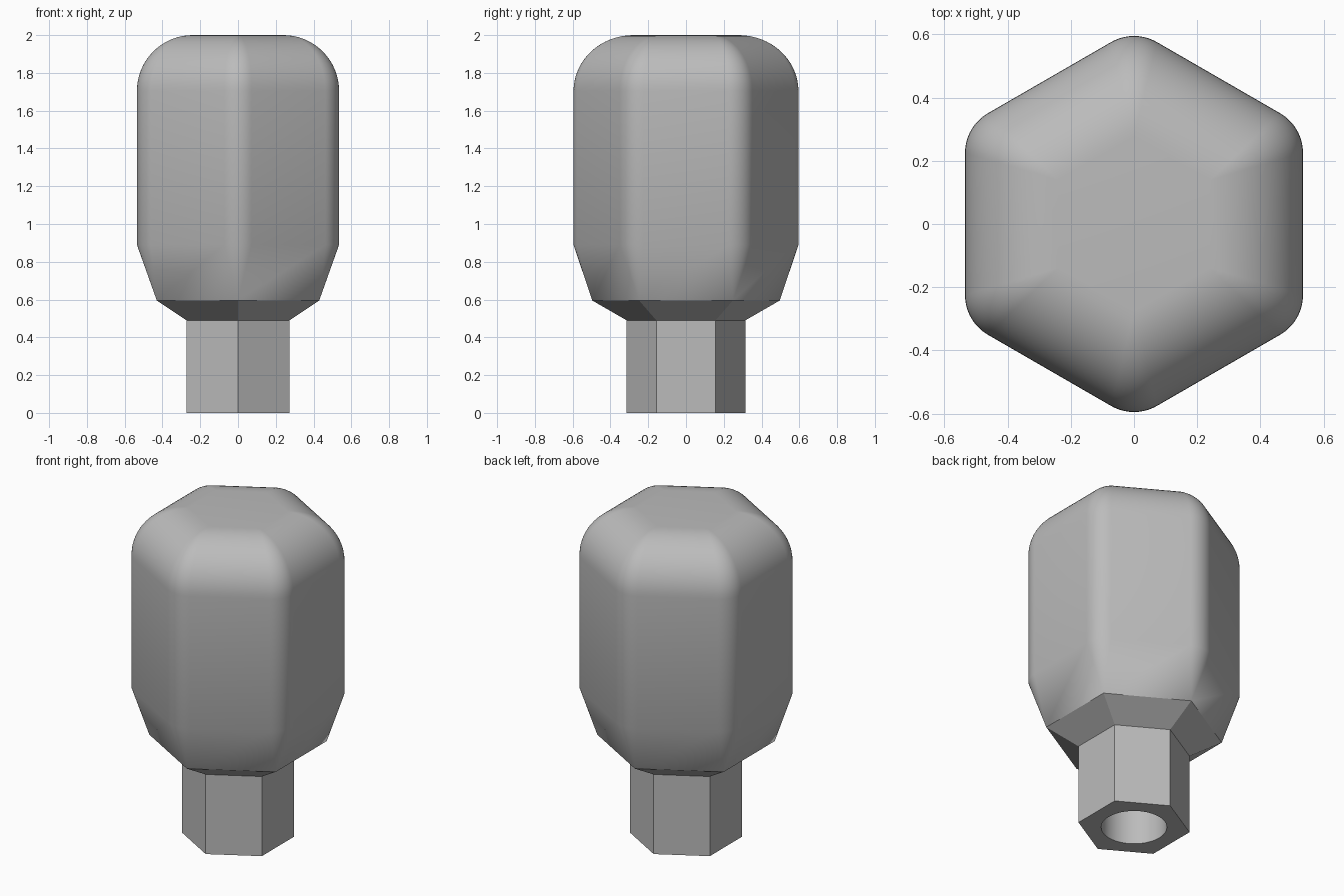
import bpy
import bmesh
from math import sin, cos, pi, radians

cube = bpy.data.objects.get("Cube")
if cube:
    bpy.data.objects.remove(cube)

STEPS = 10          # segments in each rounded corner
APOTHEM = 0.535     # half width across the flats of the grip
CORNER = 0.145      # corner radius of the grip
TOP = 0.295         # radius of the rounded crown

grey = bpy.data.materials.new("plain_grey")
grey.use_nodes = True
colour = (0.5, 0.5, 0.5, 1)
grey.diffuse_color = colour
grey.node_tree.nodes["Principled BSDF"].inputs["Base Color"].default_value = colour


def section(bm, z, apothem, radius):
    """Hexagonal ring with rounded corners; radius equal to apothem gives a circle."""
    ring = []
    reach = (apothem - radius) / cos(pi / 6)
    for corner in range(6):
        mid = pi / 6 + corner * pi / 3
        for i in range(STEPS + 1):
            a = mid + (i / STEPS - 0.5) * pi / 3
            ring.append(bm.verts.new((reach * cos(mid) + radius * cos(a),
                                      reach * sin(mid) + radius * sin(a), z)))
    return ring


# Bore, neck, flare and tapered lower grip: height, apothem, corner radius
stations = [
    (0.9, 0.183, 0.183), (0, 0.183, 0.183),
    (0, 0.272, 0), (0.49, 0.272, 0),
    (0.595, 0.43, 0), (0.89, APOTHEM, CORNER),
]

# Rounded crown
for i in range(17):
    t = i / 16 * pi / 2
    inset = TOP * (1 - cos(t))
    stations.append((2 - TOP + TOP * sin(t), APOTHEM - inset,
                     CORNER * (1 - inset / TOP)))

# Loft through all sections and cap both ends
bm = bmesh.new()
rings = [section(bm, *s) for s in stations]
count = len(rings[0])
for low, high in zip(rings, rings[1:]):
    for i in range(count):
        j = (i + 1) % count
        bm.faces.new((low[i], low[j], high[j], high[i]))
bm.faces.new(rings[-1])
bm.faces.new(list(reversed(rings[0])))
bmesh.ops.remove_doubles(bm, verts=bm.verts, dist=0.0001)
bmesh.ops.recalc_face_normals(bm, faces=bm.faces)

mesh = bpy.data.meshes.new("hexagonal_knob")
bm.to_mesh(mesh)
bm.free()
mesh.materials.append(grey)
knob = bpy.data.objects.new("hexagonal_knob", mesh)
bpy.context.collection.objects.link(knob)

bpy.ops.object.select_all(action="DESELECT")
knob.select_set(True)
bpy.context.view_layer.objects.active = knob
bpy.ops.object.shade_smooth_by_angle(angle=radians(28))
